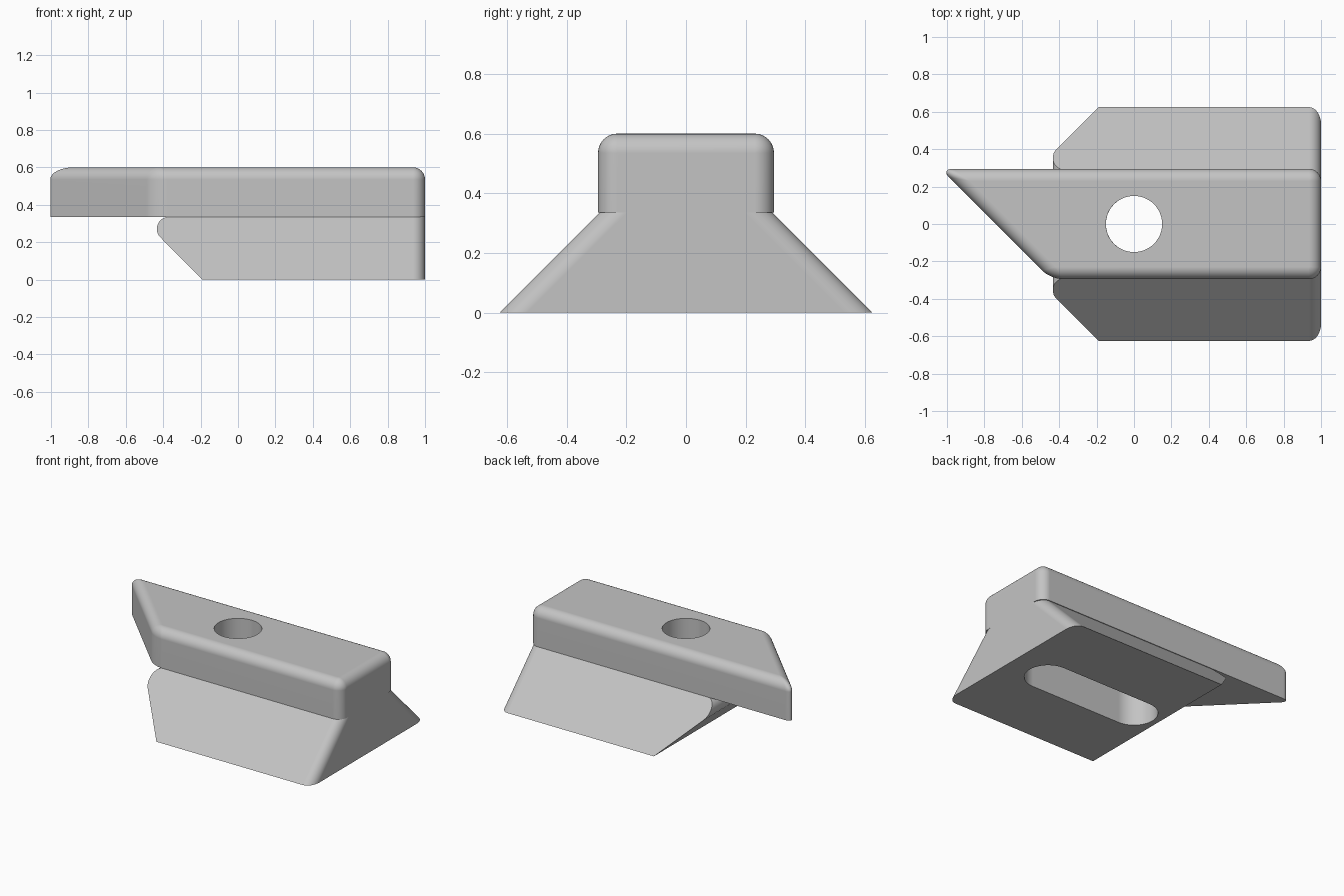
import bpy, bmesh
from math import sin, cos, pi, sqrt, radians
from mathutils import Vector

cube = bpy.data.objects.get("Cube")
if cube:
    bpy.data.objects.remove(cube, do_unlink=True)

SEG = 8          # segments per rounded edge
R = 0.065        # edge rounding
SPLIT = 0.335    # height where the wedge foot meets the upper block
TOP = 0.6

grey = bpy.data.materials.new("plain grey")
grey.use_nodes = True
grey.diffuse_color = (0.55, 0.55, 0.55, 1)
grey.node_tree.nodes["Principled BSDF"].inputs["Base Color"].default_value = (0.55, 0.55, 0.55, 1)


def rounded_outline(corners):
    """Each corner is (x, y, length trimmed before, length trimmed after)."""
    pts = []
    for i, (x, y, before, after) in enumerate(corners):
        p = Vector((x, y))
        if before == 0:
            pts.append(p)
            continue
        to_prev = (Vector(corners[i - 1][:2]) - p).normalized() * before
        to_next = (Vector(corners[(i + 1) % len(corners)][:2]) - p).normalized() * after
        for k in range(SEG + 1):
            t = k / SEG * pi / 2
            pts.append(p + to_prev * (1 - sin(t)) + to_next * (1 - cos(t)))
    return pts


def stack(name, layers):
    """Solid skinned over a list of (z, outline) layers."""
    bm = bmesh.new()
    rings = [[bm.verts.new((p.x, p.y, z)) for p in pts] for z, pts in layers]
    n = len(rings[0])
    bm.faces.new(rings[0][::-1])
    bm.faces.new(rings[-1])
    for a, b in zip(rings, rings[1:]):
        for i in range(n):
            j = (i + 1) % n
            bm.faces.new((a[i], a[j], b[j], b[i]))
    bmesh.ops.recalc_face_normals(bm, faces=bm.faces)
    mesh = bpy.data.meshes.new(name)
    bm.to_mesh(mesh)
    bm.free()
    mesh.materials.append(grey)
    obj = bpy.data.objects.new(name, mesh)
    bpy.context.collection.objects.link(obj)
    return obj


def slot_cutter(name, x0, x1, radius, z0, z1):
    pts = []
    for cx, start in ((x1, -pi / 2), (x0, pi / 2)):
        for k in range(25):
            a = start + k * pi / 24
            pts.append(Vector((cx + radius * cos(a), radius * sin(a))))
    return stack(name, [(z0, pts), (z1, pts)])


def cut_and_smooth(obj, cutter):
    cutter.hide_render = True
    for o in bpy.context.selected_objects:
        o.select_set(False)
    bpy.context.view_layer.objects.active = obj
    obj.select_set(True)
    mod = obj.modifiers.new("cut", "BOOLEAN")
    mod.object = cutter
    mod.operation = "DIFFERENCE"
    mod.solver = "EXACT"
    bpy.ops.object.modifier_apply(modifier="cut")
    bpy.data.objects.remove(cutter, do_unlink=True)
    bpy.ops.object.shade_smooth_by_angle(angle=radians(30))
    weighted = obj.modifiers.new("weighted normals", "WEIGHTED_NORMAL")
    weighted.keep_sharp = True


# Upper block: one end cut at 45 degrees, upper and upright edges rounded
def block_outline(d):
    h = 0.295 - d
    slant = -0.74 + d * sqrt(2)
    r = max(R - d, 0.002)
    return rounded_outline([(1 - d, -h, r, r), (1 - d, h, r, r),
                            (slant - h, h, r, r), (slant + h, -h, r, r)])


layers = [(SPLIT, block_outline(0))]
for k in range(SEG + 1):
    t = k / SEG * pi / 2
    layers.append((TOP - R + R * sin(t), block_outline(R * (1 - cos(t)))))
upper_block = stack("upper_block", layers)


# Wedge foot: sloping flanks, undercut end with a rounded nose
def foot_outline(x, z):
    h = 0.625 - z
    slope = R * sqrt(2)
    return rounded_outline([(1, -h, R, slope), (1, h, slope, R),
                            (x, h, 0, 0), (x, -h, 0, 0)])


nose = 0.064
layers = [(0, foot_outline(-0.19, 0))]
for k in range(13):
    a = radians(225 - 135 * k / 12)
    z = SPLIT - nose + nose * sin(a)
    layers.append((z, foot_outline(-0.37 + nose * cos(a), z)))
wedge_foot = stack("wedge_foot", layers)

# Round hole through the block opening into a long slot in the foot
cut_and_smooth(upper_block, slot_cutter("hole_cutter", -0.0005, 0.0005, 0.15, 0.2, 0.8))
cut_and_smooth(wedge_foot, slot_cutter("slot_cutter", 0, 0.7, 0.15, -0.2, 0.5))
